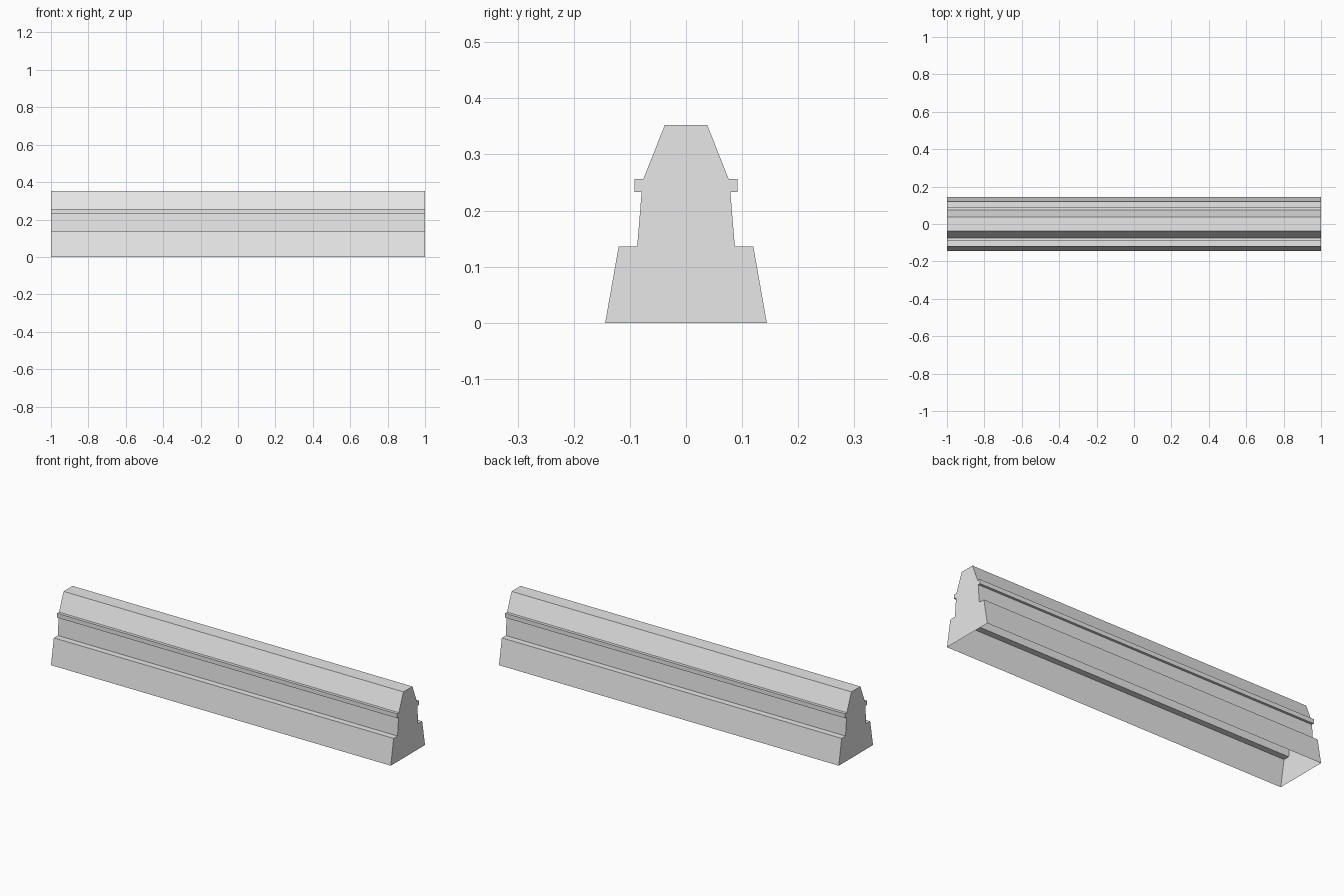
import bpy

cube = bpy.data.objects.get("Cube")
if cube:
    bpy.data.objects.remove(cube, do_unlink=True)

# Plain grey concrete
grey = bpy.data.materials.new("light grey")
grey.use_nodes = True
color = (0.8, 0.8, 0.8, 1)
grey.diffuse_color = color
grey.node_tree.nodes["Principled BSDF"].inputs["Base Color"].default_value = color

# Half of the cross-section (y, z): sloped footing, wall, rail lip, tapered top
half = [(0.144, 0), (0.12, 0.136), (0.087, 0.136), (0.079, 0.233),
        (0.092, 0.233), (0.092, 0.256), (0.076, 0.256), (0.038, 0.352)]
profile = half + [(-y, z) for y, z in reversed(half)]
n = len(profile)

# Sweep the profile along x: hollow shell with end caps and an open underside
verts = [(x, y, z) for x in (-1, 1) for y, z in profile]
faces = [(i, i + 1, n + i + 1, n + i) for i in range(n - 1)]
faces += [tuple(reversed(range(n))), tuple(range(n, 2 * n))]

mesh = bpy.data.meshes.new("barrier_body")
mesh.from_pydata(verts, [], faces)
mesh.materials.append(grey)
mesh.update()
body = bpy.data.objects.new("barrier_body", mesh)
bpy.context.collection.objects.link(body)

# Make every face point outward
for poly in mesh.polygons:
    if abs(poly.normal.x) > 0.5 and poly.normal.x * poly.center.x < 0:
        poly.flip()
top = mesh.polygons[len(half) - 1]
if top.normal.z < 0:
    for poly in mesh.polygons[:n - 1]:
        poly.flip()
mesh.update()
